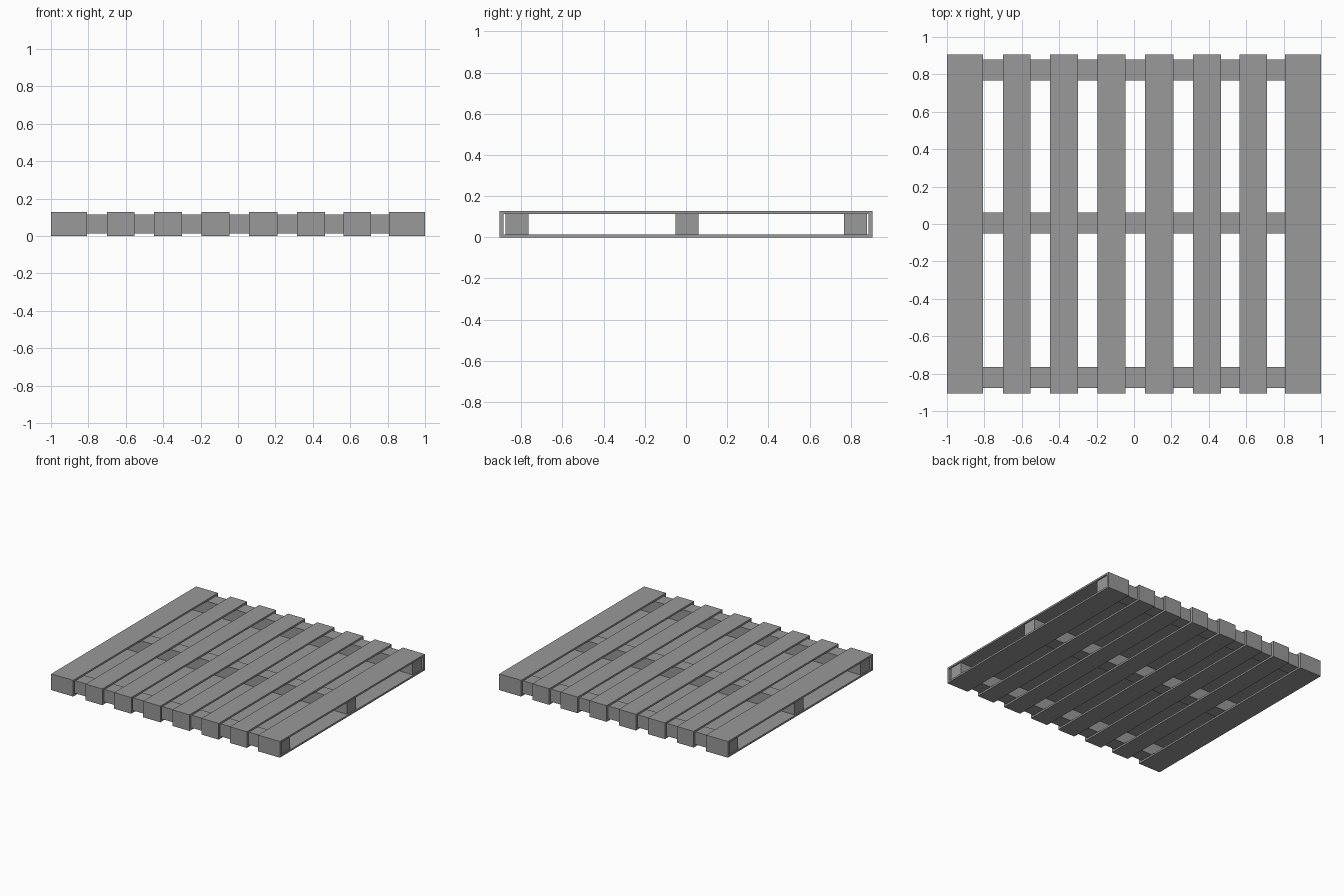
import bpy, bmesh

if "Cube" in bpy.data.objects:
    bpy.data.objects.remove(bpy.data.objects["Cube"])

HALF_Y, HEIGHT = 0.905, 0.128
END_WALL, BOARD = 0.018, 0.014

# Dark grey material for every part
grey = bpy.data.materials.new("dark_grey")
grey.diffuse_color = (0.32, 0.32, 0.32, 1)
grey.use_nodes = True
grey.node_tree.nodes["Principled BSDF"].inputs["Base Color"].default_value = grey.diffuse_color


def extrude_x(name, outline, hole, x0, x1):
    """Rectangle in y-z (y0, z0, y1, z1), with optional hole, run along x."""
    def ring(bm, r, x):
        y0, z0, y1, z1 = r
        return [bm.verts.new((x, y, z)) for y, z in ((y0, z0), (y1, z0), (y1, z1), (y0, z1))]
    bm = bmesh.new()
    loops = [(ring(bm, r, x0), ring(bm, r, x1)) for r in (outline, hole) if r]
    for a, b in loops:
        for i in range(4):
            j = (i + 1) % 4
            bm.faces.new((a[i], a[j], b[j], b[i]))
    for side in range(2):
        outer = loops[0][side]
        if hole:
            inner = loops[1][side]
            for i in range(4):
                j = (i + 1) % 4
                bm.faces.new((outer[i], outer[j], inner[j], inner[i]))
        else:
            bm.faces.new(outer)
    bmesh.ops.recalc_face_normals(bm, faces=bm.faces)
    mesh = bpy.data.meshes.new(name)
    bm.to_mesh(mesh)
    bm.free()
    mesh.materials.append(grey)
    obj = bpy.data.objects.new(name, mesh)
    bpy.context.collection.objects.link(obj)
    return obj


# Slats: flat hollow loops wrapping over and under the stringers
slats = [(-1.0, -0.808), (-0.70, -0.553), (-0.449, -0.30), (-0.196, -0.046),
         (0.06, 0.21), (0.315, 0.465), (0.563, 0.711), (0.808, 1.0)]
for i, (x0, x1) in enumerate(slats):
    extrude_x(f"slat_{i + 1}", (-HALF_Y, 0, HALF_Y, HEIGHT),
              (-HALF_Y + END_WALL, BOARD, HALF_Y - END_WALL, HEIGHT - BOARD), x0, x1)

# Stringers: three solid beams running across, inside the loops
for name, y0, y1 in (("front_stringer", -0.877, -0.765),
                     ("middle_stringer", -0.051, 0.061),
                     ("back_stringer", 0.767, 0.879)):
    extrude_x(name, (y0, BOARD, y1, HEIGHT - BOARD), None, -0.99, 0.99)
